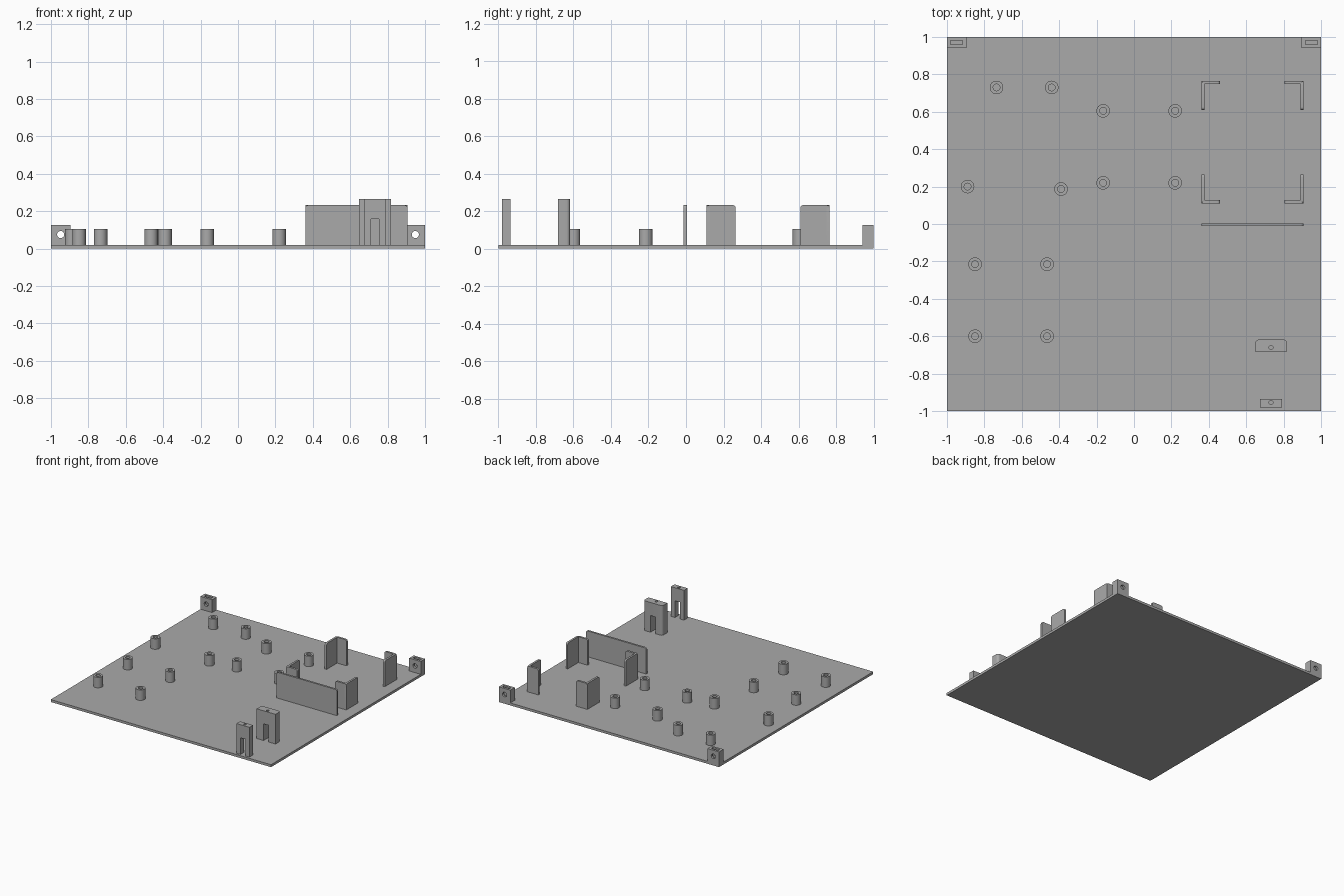
import bpy, bmesh, math
from mathutils import Matrix

if "Cube" in bpy.data.objects:
    bpy.data.objects.remove(bpy.data.objects["Cube"])

grey = bpy.data.materials.new("plain_grey")
grey.diffuse_color = (0.40, 0.40, 0.40, 1)
grey.use_nodes = True
grey.node_tree.nodes["Principled BSDF"].inputs["Base Color"].default_value = grey.diffuse_color
TOP = 0.02  # upper face of the base plate


def add_object(name, bm):
    bmesh.ops.recalc_face_normals(bm, faces=bm.faces)
    mesh = bpy.data.meshes.new(name)
    bm.to_mesh(mesh)
    bm.free()
    mesh.materials.append(grey)
    obj = bpy.data.objects.new(name, mesh)
    bpy.context.collection.objects.link(obj)
    return obj


def box(name, x, y, z, round_edges=None, radius=0.015):
    """Box from (min, max) ranges; round_edges(a, b) picks edges to round."""
    bm = bmesh.new()
    bmesh.ops.create_cube(bm, size=1)
    for v in bm.verts:
        v.co = [r[0] if c < 0 else r[1] for c, r in zip(v.co, (x, y, z))]
    if round_edges:
        edges = [e for e in bm.edges if round_edges(e.verts[0].co, e.verts[1].co)]
        bmesh.ops.bevel(bm, geom=edges, offset=radius, segments=5, profile=0.5,
                        affect='EDGES')
    return add_object(name, bm)


def rod(name, radius, depth, location, rotation=0):
    """Cylinder along z, or along y when rotated a quarter turn about x."""
    bm = bmesh.new()
    m = Matrix.Translation(location) @ Matrix.Rotation(rotation, 4, 'X')
    bmesh.ops.create_cone(bm, cap_ends=True, segments=24, radius1=radius,
                          radius2=radius, depth=depth, matrix=m)
    return add_object(name, bm)


def activate(obj):
    bpy.ops.object.select_all(action='DESELECT')
    bpy.context.view_layer.objects.active = obj
    obj.select_set(True)


def cut(obj, *cutters):
    for c in cutters:
        mod = obj.modifiers.new("cut", 'BOOLEAN')
        mod.operation = 'DIFFERENCE'
        mod.solver = 'EXACT'
        mod.object = c
        activate(obj)
        bpy.ops.object.modifier_apply(modifier=mod.name)
        bpy.data.objects.remove(c)


def smooth(obj):
    activate(obj)
    bpy.ops.object.shade_smooth_by_angle(angle=math.radians(30))


# Base plate
box("base_plate", (-1, 1), (-1, 1), (0, TOP))

# Hollow board standoffs
posts = [(-0.735, 0.73), (-0.44, 0.73), (-0.165, 0.605), (0.22, 0.605),
         (-0.165, 0.22), (0.22, 0.22), (-0.89, 0.2), (-0.39, 0.187),
         (-0.85, -0.215), (-0.465, -0.215), (-0.85, -0.6), (-0.465, -0.6)]
for px, py in posts:
    bm = bmesh.new()
    n = 32
    rings = []
    for r, z in ((0.036, TOP), (0.036, 0.106), (0.018, 0.106), (0.018, TOP)):
        rings.append([bm.verts.new((px + r * math.cos(i * math.tau / n),
                                    py + r * math.sin(i * math.tau / n), z))
                      for i in range(n)])
    for a, b in zip(rings, rings[1:] + rings[:1]):
        for i in range(n):
            j = (i + 1) % n
            bm.faces.new((a[i], a[j], b[j], b[i]))
    smooth(add_object("standoff", bm))


# Corner retainers: two thin plates per corner, with rounded upper corners
def across_y(a, b):
    return abs(a.y - b.y) > 0.005 and a.z > 0.1 and b.z > 0.1 and abs(a.x - b.x) < 1e-4


def across_x(a, b):
    return abs(a.x - b.x) > 0.005 and a.z > 0.1 and b.z > 0.1 and abs(a.y - b.y) < 1e-4


WALL = (TOP, 0.232)
for cx, sx in ((0.36, 1), (0.906, -1)):
    for cy, sy in ((0.11, 1), (0.765, -1)):
        def span(c, s, length):
            return tuple(sorted((c, c + s * length)))
        smooth(box("retainer_short_arm", span(cx, sx, 0.101), span(cy, sy, 0.017),
                   WALL, across_y))
        smooth(box("retainer_long_arm", span(cx, sx, 0.017), span(cy, sy, 0.155),
                   WALL, across_x))

# Long divider wall
smooth(box("divider_wall", (0.36, 0.906), (-0.012, 0.004), WALL, across_y))


# Slotted brackets with a vertical screw hole
def bracket(name, x, y, hole_y, rounded):
    def back_corner(a, b):
        return abs(a.z - b.z) > 0.1 and min(a.y, b.y) > y[0] + 0.01
    obj = box(name, x, y, (TOP, 0.264), back_corner if rounded else None, 0.02)
    cut(obj,
        box("slot_cutter", (0.71, 0.755), (y[0] - 0.1, y[1] + 0.1), (-0.1, 0.157)),
        rod("screw_cutter", 0.011, 0.2, (0.7325, hole_y, 0.235)))
    smooth(obj)


bracket("rear_bracket", (0.648, 0.819), (-0.683, -0.618), -0.661, True)
bracket("front_bracket", (0.673, 0.792), (-0.982, -0.935), -0.955, False)

# Rear corner mounting blocks with a cross hole and a nut slot
for s in (-1, 1):
    block = box("mounting_block", tuple(sorted((s * 0.895, s))), (0.942, 1.0),
                (TOP, 0.125))
    cut(block,
        rod("bolt_cutter", 0.019, 0.3, (s * 0.948, 0.97, 0.075), math.pi / 2),
        box("nut_cutter", tuple(sorted((s * 0.916, s * 0.98))), (0.96, 0.982),
            (0.042, 0.2)))
    smooth(block)
